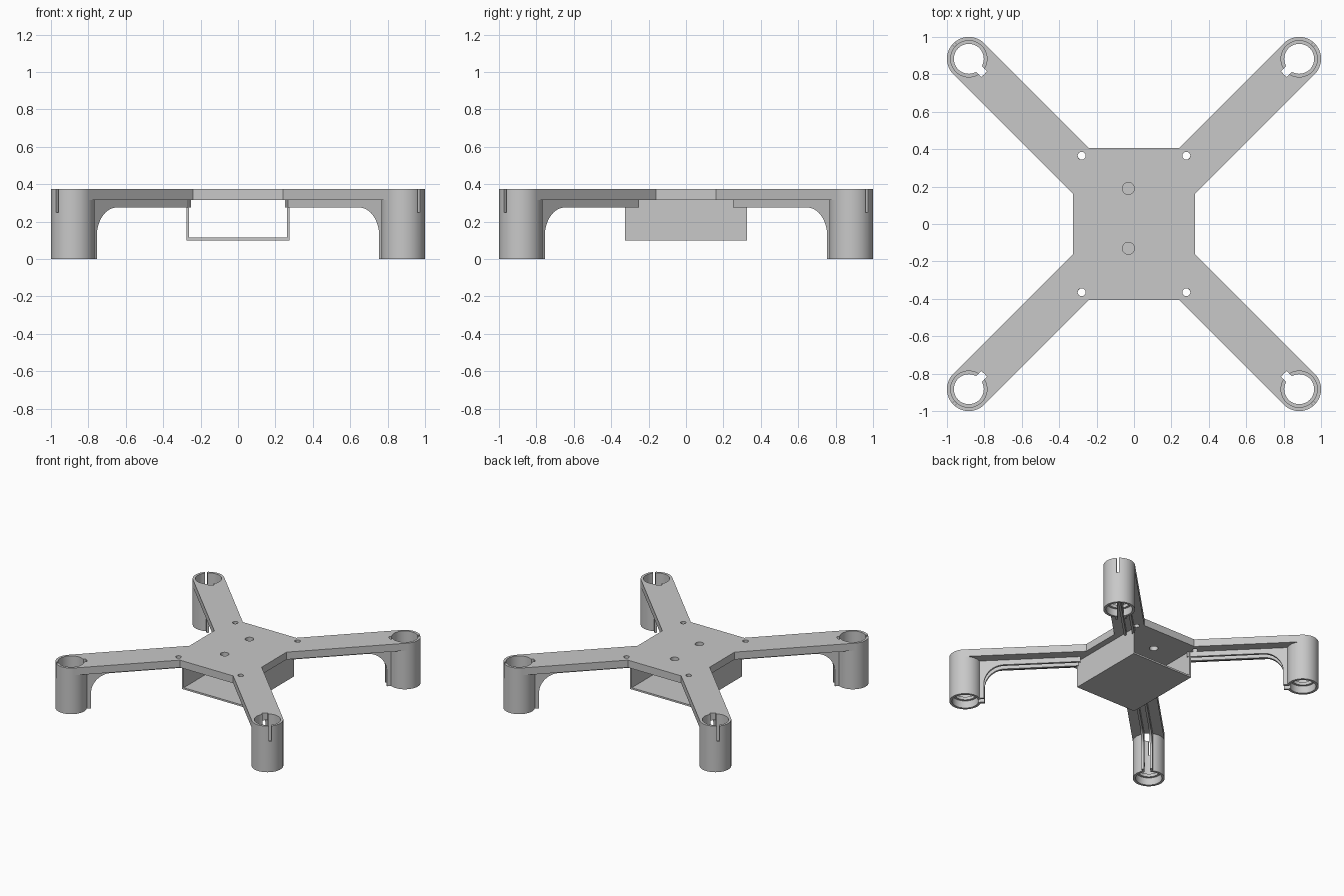
import bpy
import bmesh
from math import sin, cos, pi, radians, sqrt
from mathutils import Matrix, Vector

cube = bpy.data.objects.get("Cube")
if cube:
    bpy.data.objects.remove(cube, do_unlink=True)

TOP, PLATE_BASE = 0.375, 0.315
REACH, POD_R = 1.249, 0.117      # pod distance from centre and pod radius
BORE_R, HOLE_R = 0.097, 0.08
SLOT, RIB = 0.022, 0.04          # half widths of wire channel and of its walls

grey = bpy.data.materials.new("light grey plastic")
grey.use_nodes = True
grey.diffuse_color = (0.58, 0.58, 0.58, 1)
grey.node_tree.nodes["Principled BSDF"].inputs["Base Color"].default_value = grey.diffuse_color


def prism(name, outline, depth, axes=Matrix.Identity(4)):
    """Extrude a flat outline along local z, then place it with axes."""
    bm = bmesh.new()
    face = bm.faces.new([bm.verts.new((p[0], p[1], 0)) for p in outline])
    ext = bmesh.ops.extrude_face_region(bm, geom=[face])
    moved = [v for v in ext["geom"] if isinstance(v, bmesh.types.BMVert)]
    bmesh.ops.translate(bm, vec=(0, 0, depth), verts=moved)
    bm.transform(axes)
    bmesh.ops.recalc_face_normals(bm, faces=bm.faces)
    mesh = bpy.data.meshes.new(name)
    bm.to_mesh(mesh)
    bm.free()
    mesh.materials.append(grey)
    obj = bpy.data.objects.new(name, mesh)
    bpy.context.collection.objects.link(obj)
    return obj


def disc(name, x, y, r, z0, z1, n=64):
    pts = [(x + r * cos(2 * pi * i / n), y + r * sin(2 * pi * i / n)) for i in range(n)]
    return prism(name, pts, z1 - z0, Matrix.Translation((0, 0, z0)))


def block(name, x0, x1, half, z0, z1):
    pts = [(x0, -half), (x1, -half), (x1, half), (x0, half)]
    return prism(name, pts, z1 - z0, Matrix.Translation((0, 0, z0)))


def select(obj):
    bpy.ops.object.select_all(action="DESELECT")
    obj.select_set(True)
    bpy.context.view_layer.objects.active = obj


def cut(obj, cutters):
    select(obj)
    for c in cutters:
        mod = obj.modifiers.new("cut", "BOOLEAN")
        mod.operation, mod.solver, mod.object = "DIFFERENCE", "EXACT", c
        bpy.ops.object.modifier_apply(modifier=mod.name)
        bpy.data.objects.remove(c, do_unlink=True)


def smooth(obj):
    select(obj)
    bpy.ops.object.shade_smooth_by_angle(angle=radians(30))


def four_way(obj, base):
    """Place the part on all four diagonals."""
    names = ["back_left", "back_right", "front_right", "front_left"]
    for i, corner in enumerate(names):
        part = obj if i == 0 else obj.copy()
        if i:
            bpy.context.collection.objects.link(part)
        part.name = corner + "_" + base
        part.rotation_euler.z = radians(45 + 90 * i)


# Top plate: body rectangle with four arms ending in arcs around the pods
quadrant = [(0.325, 0.16)]
hub = REACH / sqrt(2)
steps = 32
for i in range(steps + 1):
    a = radians(-45 - 180 * i / steps)
    quadrant.append((hub + POD_R * cos(a), hub + POD_R * sin(a)))
quadrant.append((0.24, 0.405))
outline = []
for sx, sy in [(1, 1), (-1, 1), (-1, -1), (1, -1)]:
    pts = [(sx * x, sy * y) for x, y in quadrant]
    outline += pts if sx * sy > 0 else pts[::-1]
plate = prism("top_plate", outline, TOP - PLATE_BASE, Matrix.Translation((0, 0, PLATE_BASE)))
holes = [disc("hole", sx * 0.28, sy * 0.365, 0.021, 0.3, 0.4, 32)
         for sx in (-1, 1) for sy in (-1, 1)]
holes += [disc("hole", -0.03, y, 0.032, 0.3, 0.4, 32) for y in (0.19, -0.13)]
cut(plate, holes)
smooth(plate)

# Open-ended tray under the plate
w, t, low = 0.275, 0.014, 0.1
tray = [(-w, low), (w, low), (w, PLATE_BASE), (w - t, PLATE_BASE), (w - t, low + t),
        (t - w, low + t), (t - w, PLATE_BASE), (-w, PLATE_BASE)]
prism("battery_tray", tray, 0.65,
      Matrix.Translation((0, 0.325, 0)) @ Matrix.Rotation(pi / 2, 4, "X"))

# Motor pod: tube with an inner ledge, inward wire slot and outward slit
pod = disc("motor_pod", REACH, 0, POD_R, 0, TOP)
cut(pod, [
    disc("bore", REACH, 0, BORE_R, 0.085, 0.5),
    disc("bore", REACH, 0, BORE_R, -0.1, 0.06),
    disc("bore", REACH, 0, HOLE_R, -0.1, 0.5),
    block("slot", REACH - 0.2, REACH, SLOT, -0.1, 0.5),
    block("slit", REACH, REACH + 0.2, 0.009, 0.25, 0.5),
])
smooth(pod)
four_way(pod, "motor_pod")

# Wire channel walls under each arm, curving down the pod
start, bend, face, end = 0.394, 0.96, 1.108, 1.145
arm_low, curve_low = 0.275, 0.12
profile = [(start, PLATE_BASE), (start, arm_low)]
for i in range(17):
    a = pi / 2 * i / 16
    profile.append((bend + (face - bend) * sin(a), curve_low + (arm_low - curve_low) * cos(a)))
profile += [(face, 0), (end, 0), (end, PLATE_BASE)]
for side, y in (("inner", -SLOT), ("outer", RIB)):
    wall = prism("channel_wall", profile, RIB - SLOT,
                 Matrix.Translation((0, y, 0)) @ Matrix.Rotation(pi / 2, 4, "X"))
    smooth(wall)
    four_way(wall, side + "_channel_wall")
